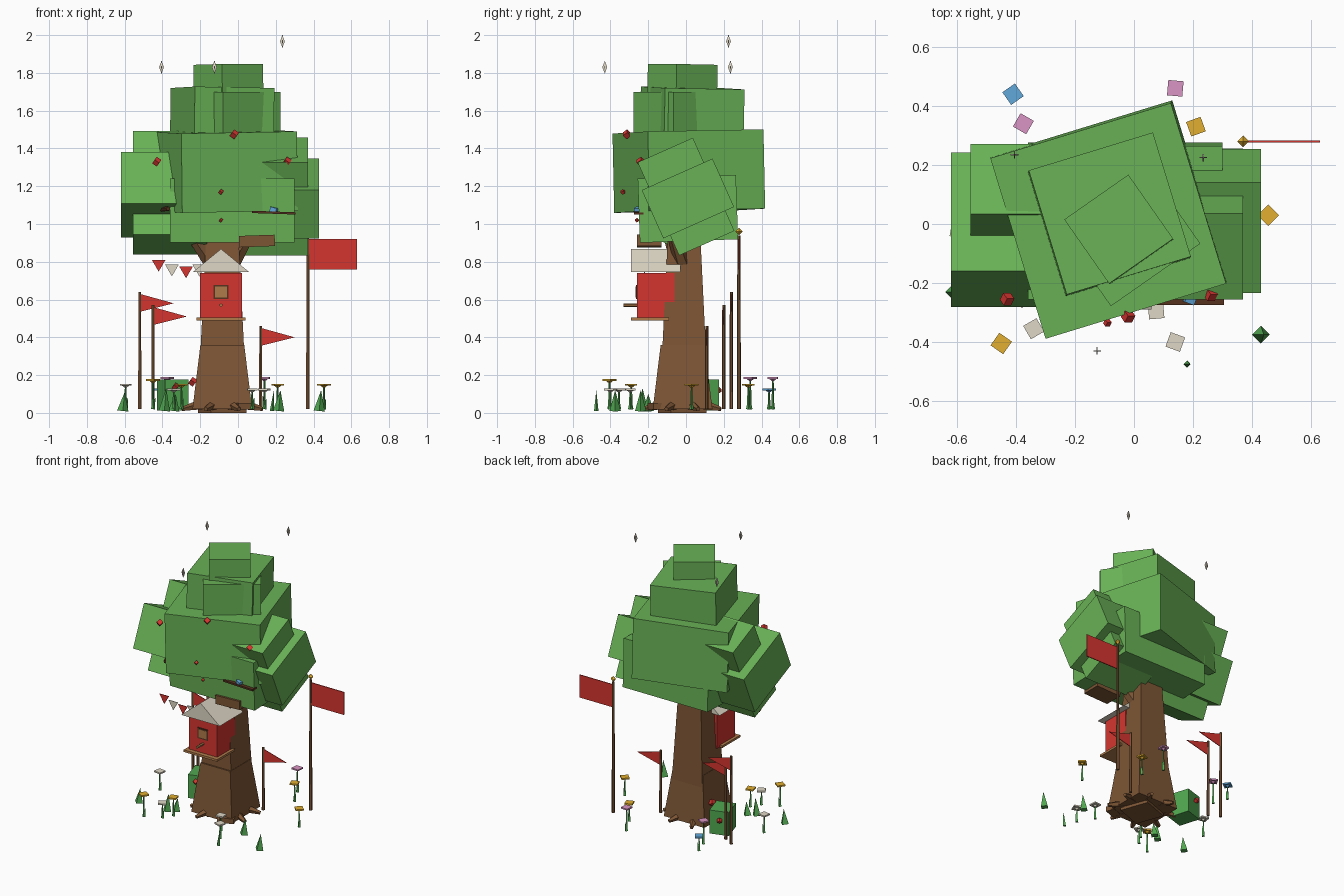
import bpy, bmesh, math
from mathutils import Vector, Matrix, Euler

if "Cube" in bpy.data.objects:
    bpy.data.objects.remove(bpy.data.objects["Cube"])


def mat(name, r, g, b):
    m = bpy.data.materials.new(name)
    col = [c ** 2.2 for c in (r, g, b)] + [1]
    m.use_nodes = True
    m.node_tree.nodes["Principled BSDF"].inputs["Base Color"].default_value = col
    m.diffuse_color = col
    return m


LEAF = mat("leaf green", .41, .69, .34)
GRASS = mat("grass green", .32, .65, .32)
BARK = mat("bark brown", .49, .34, .22)
DARK = mat("dark wood", .34, .21, .14)
WOOD = mat("light wood", .68, .48, .3)
RED = mat("red", .83, .22, .2)
CREAM = mat("cream", .87, .84, .77)
GOLD = mat("gold", .88, .68, .2)
PINK = mat("pink", .85, .58, .76)
BLUE = mat("blue", .38, .65, .85)


def finish(name, bm, m):
    bmesh.ops.recalc_face_normals(bm, faces=bm.faces)
    me = bpy.data.meshes.new(name)
    bm.to_mesh(me)
    bm.free()
    me.materials.append(m)
    ob = bpy.data.objects.new(name, me)
    bpy.context.collection.objects.link(ob)
    return ob


def box(name, loc, size, m, rot=(0, 0, 0)):
    bm = bmesh.new()
    e = Euler([math.radians(a) for a in rot])
    M = Matrix.LocRotScale(Vector(loc), e.to_quaternion(), Vector(size))
    bmesh.ops.create_cube(bm, size=1, matrix=M)
    return finish(name, bm, m)


def rod(name, a, b, r1, r2, m, n=6):
    # tapered cylinder between two points
    a, b = Vector(a), Vector(b)
    d = b - a
    M = Matrix.Translation((a + b) / 2) @ d.to_track_quat('Z', 'Y').to_matrix().to_4x4()
    bm = bmesh.new()
    bmesh.ops.create_cone(bm, cap_ends=True, segments=n, radius1=r1, radius2=r2,
                          depth=d.length, matrix=M)
    return finish(name, bm, m)


def frustum(name, loc, z0, half0, z1, half1, m):
    # square tapered block with sides along x and y
    M = Matrix.Translation((*loc, (z0 + z1) / 2)) @ Matrix.Rotation(math.pi / 4, 4, 'Z')
    k = math.sqrt(2)
    bm = bmesh.new()
    bmesh.ops.create_cone(bm, cap_ends=True, segments=4, radius1=half0 * k,
                          radius2=half1 * k, depth=z1 - z0, matrix=M)
    return finish(name, bm, m)


def prism(name, pts, y0, y1, m):
    # polygon in x and z, extruded along y
    bm = bmesh.new()
    f = bm.faces.new([bm.verts.new((x, y0, z)) for x, z in pts])
    top = bmesh.ops.extrude_face_region(bm, geom=[f])["geom"]
    bmesh.ops.translate(bm, vec=(0, y1 - y0, 0),
                        verts=[v for v in top if isinstance(v, bmesh.types.BMVert)])
    return finish(name, bm, m)


# trunk, roots and branches
frustum("trunk_base", (-.083, -.018), .02, .158, .36, .116, BARK)
frustum("trunk", (-.083, -.01), .28, .118, 1.1, .078, BARK)
for i in range(8):
    a = i * math.tau / 8 + math.pi / 8
    c, s = math.cos(a), math.sin(a)
    rod("root", (-.083 + .09 * c, -.02 + .09 * s, .05),
        (-.083 + .23 * c, -.02 + .22 * s, .02), .035, .012, BARK, 5)
rod("left_branch", (-.1, -.02, .74), (-.27, -.1, .98), .05, .03, BARK)
rod("right_branch", (-.06, 0, .74), (.08, -.08, .98), .05, .03, BARK)
box("front_bough", (.1, -.195, .91), (.19, .13, .06), BARK, (0, -2, 0))
box("twig", (.19, -.25, 1.06), (.23, .05, .012), DARK, (0, 2, 0))
rod("left_twig", (-.4, -.2, 1.08), (-.37, -.28, 1.08), .016, .012, DARK, 5)

# small bird on the twig
box("bird_body", (.19, -.255, 1.075), (.035, .03, .025), BLUE, (0, 15, -20))

# foliage blocks: centre, size, rotation
for loc, size, rot in [
    ((-.085, .015, 1.28), (.64, .64, .42), (1, -1, 17)),
    ((-.03, .01, 1.08), (.66, .52, .34), (2, 0, 0)),
    ((-.085, .03, 1.46), (.44, .44, .52), (-1, 1, 17)),
    ((-.03, -.025, 1.49), (.37, .36, .42), (0, 0, 35)),
    ((-.05, -.02, 1.66), (.265, .265, .37), (-1, 0, 35)),
    ((.17, 0, 1.145), (.4, .32, .54), (24, 0, 0)),
    ((.22, .01, 1.135), (.42, .41, .28), (24, 0, 0)),
    ((-.36, .03, 1.165), (.39, .26, .6), (-24, 0, 0)),
    ((-.42, -.02, 1.155), (.4, .44, .3), (-24, 0, 0)),
]:
    box("foliage", loc, size, LEAF, rot)

# fruit: position and size
for x, y, z, s in [(-.43, -.255, 1.33, .03), (-.02, -.313, 1.475, .03),
                   (.26, -.24, 1.33, .03), (-.09, -.335, 1.17, .018),
                   (-.09, -.26, 1.02, .014), (-.24, .05, .165, .03),
                   (-.33, 0, .14, .024), (-.38, .17, .12, .024)]:
    box("red_fruit", (x, y, z), (s, s, s), RED, (40, 35, 0))

# floating crystals made of two crossed diamonds
for p in [(.235, .225, 1.967), (-.125, -.43, 1.83), (-.405, .235, 1.83)]:
    for turn in (0, math.pi / 2):
        ob = prism("crystal", [(-.013, 0), (0, -.033), (.013, 0), (0, .033)],
                   -.002, .002, CREAM)
        ob.location = p
        ob.rotation_euler.z = turn

# birdhouse
box("house", (-.09, -.16, .615), (.22, .2, .25), RED)
prism("house_roof", [(-.24, .745), (.06, .745), (-.09, .868)], -.29, -.03, CREAM)
box("house_platform", (-.09, -.19, .497), (.26, .2, .015), WOOD)
box("window_frame", (-.09, -.261, .64), (.08, .008, .075), DARK)
box("window", (-.09, -.264, .64), (.062, .008, .057), WOOD)
rod("perch", (-.09, -.25, .57), (-.09, -.33, .57), .009, .009, WOOD)

# bunting
spots = [(-.42, .81), (-.35, .785), (-.275, .775), (-.205, .785)]
for i, (x, z) in enumerate(spots):
    prism("bunting", [(x - .036, z), (x + .036, z), (x, z - .062)], -.222, -.218,
          CREAM if i % 2 else RED)

# pennants and banner
for x, y, h in [(-.52, .24, .64), (-.45, .2, .57), (.12, .11, .46)]:
    rod("pennant_pole", (x, y, .02), (x, y, h), .01, .008, BARK)
    prism("pennant", [(x, h - .01), (x + .18, h - .06), (x, h - .105)], y - .002, y + .002, RED)
rod("banner_pole", (.37, .28, .02), (.37, .28, .94), .011, .008, BARK)
prism("banner", [(.37, .76), (.63, .76), (.63, .92), (.37, .92)], .277, .283, RED)
for s in (-1, 1):
    rod("finial", (.37, .28, .96), (.37, .28, .96 + .02 * s), .02, 0, GOLD, 4)

# flowers: position, height, colour
for i, (x, y, h, m) in enumerate([
    (-.41, .44, .12, BLUE), (-.375, .34, .18, PINK), (.14, .46, .18, PINK),
    (.21, .33, .145, GOLD), (.455, .03, .145, GOLD), (.14, -.4, .12, CREAM),
    (.075, -.295, .12, CREAM), (-.34, -.355, .12, CREAM), (-.45, -.405, .17, GOLD),
    (-.595, -.02, .145, CREAM), (-.3, -.29, .145, GOLD),
]):
    rod("stem", (x, y, .02), (x, y, h), .008, .004, GRASS, 4)
    rod("stem_leaf", (x, y, .02), (x + .012, y, .08), .012, 0, GRASS, 4)
    rod("flower_cup", (x, y, h - .012), (x, y, h), .004, .02, m, 4)
    box("flower_head", (x, y, h + .004), (.052, .052, .01), m, (0, 0, 35 + 25 * i))

# grass tufts and bush
for x, y, h in [(-.61, -.23, .11), (-.39, -.23, .13), (-.34, -.2, .1), (.215, -.24, .12),
                (.43, -.375, .12), (.18, -.475, .12)]:
    r = .012 if y < -.4 else .03
    rod("grass_tuft", (x, y, .01), (x + .01, y, h), r, 0, GRASS, 4)
box("bush", (-.345, .085, .095), (.13, .15, .165), GRASS, (0, 0, 17))
box("base_stone", (.035, -.16, .035), (.09, .06, .035), BARK, (0, 0, 20))
box("ground_root", (-.083, -.02, .012), (.2, .2, .024), BARK, (0, 0, 20))
